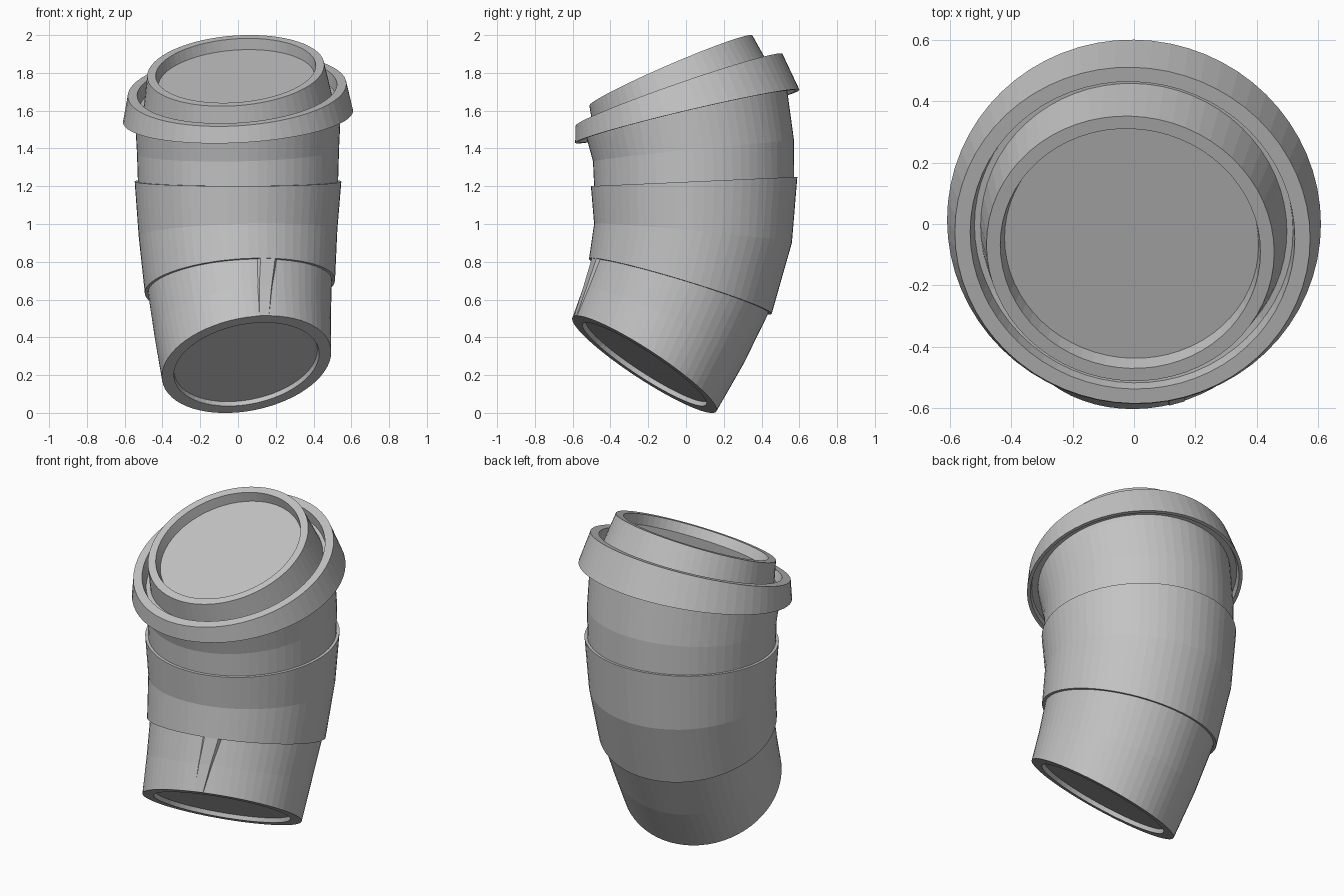
import bpy, bmesh, math
from mathutils import Vector

if "Cube" in bpy.data.objects:
    bpy.data.objects.remove(bpy.data.objects["Cube"])

SIDES = 64

grey = bpy.data.materials.new("plain_grey")
grey.use_nodes = True
grey.diffuse_color = (0.55, 0.55, 0.55, 1)
grey.node_tree.nodes["Principled BSDF"].inputs["Base Color"].default_value = grey.diffuse_color


def station(x, y, z, nx, ny):
    """A cross-section plane on the bent axis: centre and local axes."""
    n = Vector((nx, ny, math.sqrt(1 - nx * nx - ny * ny)))
    v = n.cross(Vector((1, 0, 0))).normalized()
    return Vector((x, y, z)), v.cross(n), v, n


def on_ring(st, radius, angle, lift=0):
    c, u, v, n = st
    return c + n * lift + (u * math.cos(angle) + v * math.sin(angle)) * radius


def finish(name, bm):
    bmesh.ops.recalc_face_normals(bm, faces=bm.faces)
    mesh = bpy.data.meshes.new(name)
    bm.to_mesh(mesh)
    bm.free()
    mesh.materials.append(grey)
    obj = bpy.data.objects.new(name, mesh)
    bpy.context.collection.objects.link(obj)
    return obj


def bridge(bm, loops):
    """Join neighbouring closed loops of vertices with quads."""
    for a, b in zip(loops, loops[1:]):
        for i in range(len(a)):
            j = (i + 1) % len(a)
            bm.faces.new((a[i], a[j], b[j], b[i]))


def loft(name, profile, caps=(), closed=False):
    """Loft circles given as (station, lift along axis, radius)."""
    bm = bmesh.new()
    loops = [[bm.verts.new(on_ring(st, r, math.tau * i / SIDES, lift))
              for i in range(SIDES)] for st, lift, r in profile]
    bridge(bm, loops + loops[:1] if closed else loops)
    for index in caps:
        bm.faces.new(loops[index])
    return finish(name, bm)


# Planes along the bent axis of the cup
base = station(0.045, -0.22, 0.257, -0.17, 0.54)
low = station(0.025, -0.12, 0.46, -0.12, 0.42)
sleeve_low = station(0.01, -0.03, 0.67, -0.07, 0.288)
middle = station(0, 0.037, 0.95, -0.03, 0.095)
sleeve_high = station(0, 0.043, 1.225, 0, -0.045)
high = station(0, 0.04, 1.385, -0.02, -0.1)
brim = station(0, 0.007, 1.57, -0.05, -0.23)
rim_top = station(-0.005, -0.037, 1.71, -0.06, -0.328)
lid_top = station(-0.012, -0.08, 1.812, -0.07, -0.395)

# Cup body with recessed bottom
loft("cup_body", [
    (base, 0.025, 0.385), (base, 0, 0.39), (base, 0, 0.455),
    (low, 0, 0.47), (sleeve_low, 0, 0.488), (middle, 0, 0.51),
    (sleeve_high, 0, 0.53), (high, 0, 0.535), (brim, 0, 0.545),
    (brim, 0.05, 0.545)], caps=(0, -1))

# Sleeve band wrapped round the cup
loft("sleeve", [
    (sleeve_low, 0, 0.488), (sleeve_low, 0, 0.505), (middle, 0, 0.526),
    (sleeve_high, 0, 0.547), (sleeve_high, 0, 0.53), (middle, 0, 0.51)],
    closed=True)

# Lid with outer rim, groove, raised neck and sunken top
loft("lid", [
    (brim, 0.03, 0.54), (brim, 0.03, 0.58), (brim, 0, 0.59),
    (brim, 0, 0.61), (rim_top, 0, 0.58), (rim_top, 0, 0.53),
    (rim_top, -0.07, 0.52), (rim_top, -0.07, 0.5),
    (lid_top, 0, 0.47), (lid_top, 0, 0.425), (lid_top, -0.06, 0.415)],
    caps=(0, -1))

# Tapered paper seam rising up the front, below the sleeve
bm = bmesh.new()
front = -math.pi / 2
sections = []
for st, r, left, right, flare, height in (
        (base, 0.455, 0.155, 0.267, 0.005, 0.003),
        (low, 0.47, 0.185, 0.325, 0.02, 0.01),
        (sleeve_low, 0.488, 0.22, 0.38, 0.04, 0.016)):
    sections.append([bm.verts.new(on_ring(st, radius, front + angle)) for angle, radius in (
        (left - flare, r - 0.005), (left, r + height),
        (right, r + height), (right + flare, r - 0.005))])
bridge(bm, sections)
for section in (sections[0], sections[-1]):
    bm.faces.new(section)
finish("front_seam", bm)
